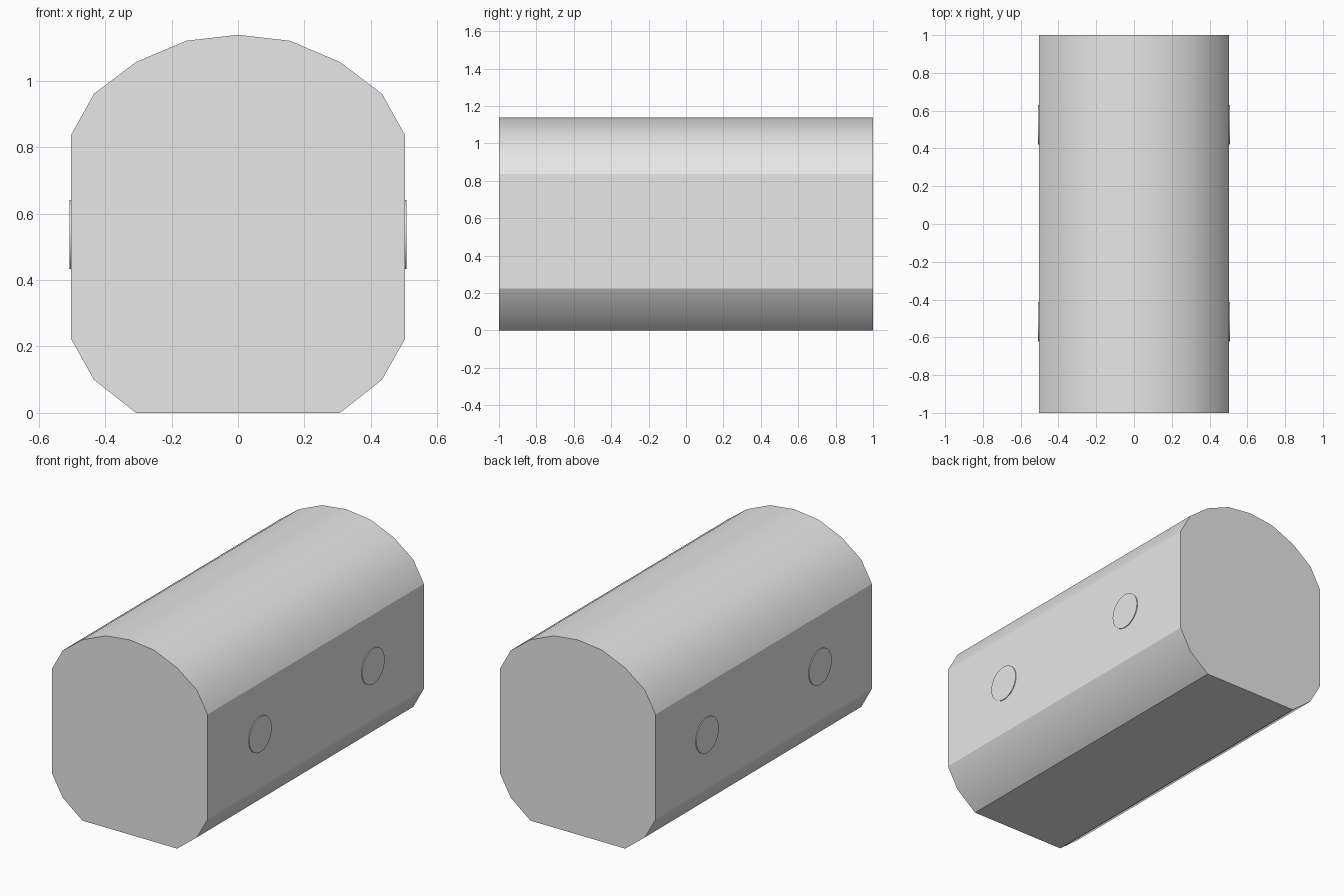
import bpy, bmesh, math
from mathutils import Matrix

if "Cube" in bpy.data.objects:
    bpy.data.objects.remove(bpy.data.objects["Cube"])

grey = bpy.data.materials.new("plain grey")
grey.diffuse_color = (0.8, 0.8, 0.8, 1)
grey.use_nodes = True
grey.node_tree.nodes["Principled BSDF"].inputs["Base Color"].default_value = grey.diffuse_color


def add_object(name, bm, angle):
    bmesh.ops.recalc_face_normals(bm, faces=bm.faces)
    mesh = bpy.data.meshes.new(name)
    bm.to_mesh(mesh)
    bm.free()
    mesh.materials.append(grey)
    obj = bpy.data.objects.new(name, mesh)
    bpy.context.collection.objects.link(obj)
    bpy.ops.object.select_all(action='DESELECT')
    obj.select_set(True)
    bpy.context.view_layer.objects.active = obj
    bpy.ops.object.shade_smooth_by_angle(angle=math.radians(angle))
    return obj


# Body: arched half profile, mirrored and extruded along y
half = [(0.307, 0), (0.434, 0.1), (0.503, 0.223), (0.503, 0.837),
        (0.434, 0.961), (0.307, 1.057), (0.156, 1.121)]
profile = half + [(0, 1.139)] + [(-x, z) for x, z in reversed(half)]
bm = bmesh.new()
end = bm.faces.new([bm.verts.new((x, -1, z)) for x, z in profile])
back = bmesh.ops.extrude_face_region(bm, geom=[end], use_keep_orig=True)
moved = [v for v in back["geom"] if isinstance(v, bmesh.types.BMVert)]
bmesh.ops.translate(bm, verts=moved, vec=(0, 2, 0))
add_object("body", bm, 26)

# Thin round side buttons, two on each side
for side, label in ((1, "right"), (-1, "left")):
    for y, place in ((-0.517, "front"), (0.526, "back")):
        bm = bmesh.new()
        bmesh.ops.create_cone(
            bm, cap_ends=True, segments=32, radius1=0.104, radius2=0.104, depth=0.02,
            matrix=Matrix.Translation((side * 0.498, y, 0.538)) @ Matrix.Rotation(math.pi / 2, 4, 'Y'))
        add_object(f"{label}_{place}_button", bm, 30)
